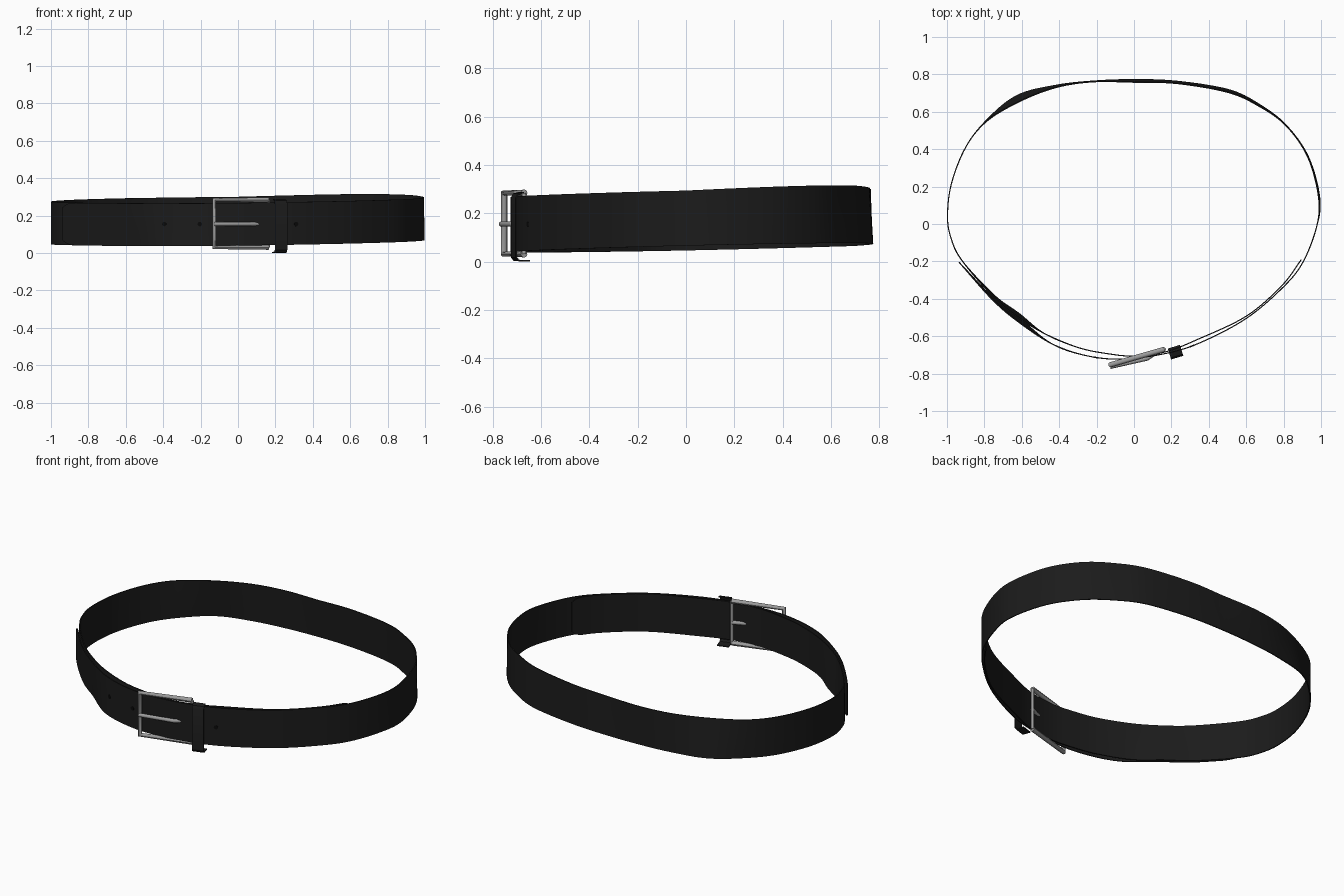
import bpy, bmesh, math
from mathutils import Vector, Matrix

if "Cube" in bpy.data.objects:
    bpy.data.objects.remove(bpy.data.objects["Cube"])


def material(name, rgb):
    m = bpy.data.materials.new(name)
    m.diffuse_color = (*rgb, 1)
    m.use_nodes = True
    m.node_tree.nodes["Principled BSDF"].inputs["Base Color"].default_value = m.diffuse_color
    return m


LEATHER = material("black leather", (0.011, 0.011, 0.011))
HOLE = material("hole black", (0.003, 0.003, 0.003))
METAL = material("brushed metal", (0.33, 0.33, 0.33))


def mesh_object(name, bm, mat, thickness=0):
    me = bpy.data.meshes.new(name)
    bm.to_mesh(me)
    bm.free()
    me.materials.append(mat)
    ob = bpy.data.objects.new(name, me)
    bpy.context.collection.objects.link(ob)
    if thickness:
        mod = ob.modifiers.new("thickness", "SOLIDIFY")
        mod.thickness, mod.offset = thickness, 0
    bpy.ops.object.select_all(action="DESELECT")
    bpy.context.view_layer.objects.active = ob
    ob.select_set(True)
    if thickness:
        bpy.ops.object.modifier_apply(modifier="thickness")
    bpy.ops.object.shade_smooth_by_angle(angle=math.radians(35))
    return ob


def ribbon(name, rows, mat, thickness):
    bm = bmesh.new()
    vs = [[bm.verts.new(p) for p in row] for row in rows]
    for a, b in zip(vs, vs[1:]):
        for i in range(len(a) - 1):
            bm.faces.new((a[i], b[i], b[i + 1], a[i + 1]))
    return mesh_object(name, bm, mat, thickness)


def tube(name, pts, radius, mat):
    cu = bpy.data.curves.new(name, "CURVE")
    cu.dimensions = "3D"
    cu.bevel_depth, cu.bevel_resolution, cu.use_fill_caps = radius, 3, True
    sp = cu.splines.new("POLY")
    sp.points.add(len(pts) - 1)
    for p, co in zip(sp.points, pts):
        p.co = (*co, 1)
    cu.materials.append(mat)
    ob = bpy.data.objects.new(name, cu)
    bpy.context.collection.objects.link(ob)
    bpy.ops.object.select_all(action="DESELECT")
    bpy.context.view_layer.objects.active = ob
    ob.select_set(True)
    bpy.ops.object.convert(target="MESH")
    bpy.ops.object.shade_smooth_by_angle(angle=math.radians(40))


# Strap path seen from above: x, y, outward lean of the lower edge.
# It starts inside at the right, runs once round and overlaps the front.
PATH = [
    (.895, -.19, 0), (.79, -.33, 0), (.6, -.493, 0), (.34, -.617, 0), (.17, -.683, 0),
    (0, -.706, 0), (-.15, -.692, 0), (-.3, -.66, 0), (-.48, -.585, 0), (-.62, -.487, -.02),
    (-.75, -.385, -.01), (-.92, -.195, 0), (-.98, -.07, 0), (-.997, .05, 0), (-.975, .22, 0),
    (-.9, .41, 0), (-.79, .55, .005), (-.62, .67, .035), (-.42, .735, .012), (-.22, .762, .004),
    (0, .765, .014), (.23, .757, .012), (.5, .712, .015), (.66, .64, .01), (.81, .53, .003),
    (.93, .36, .004), (.99, .14, .006), (.975, -.02, 0), (.9, -.21, 0), (.79, -.345, 0),
    (.6, -.505, 0), (.36, -.632, 0), (.17, -.692, 0), (-.06, -.722, 0), (-.25, -.705, 0),
    (-.44, -.64, 0), (-.62, -.51, -.02), (-.76, -.395, -.01), (-.935, -.205, 0)]
STEPS = 8
P = [Vector(p) for p in PATH]
P = [2 * P[0] - P[1]] + P + [2 * P[-1] - P[-2]]
path = []
for a, b, c, d in zip(P, P[1:], P[2:], P[3:]):
    for k in range(STEPS):
        t = k / STEPS
        path.append(.5 * (2 * b + (c - a) * t + (2 * a - 5 * b + 4 * c - d) * t * t
                          + (3 * b - a - 3 * c + d) * t ** 3))
path.append(P[-2])


def outward(i):
    t = path[min(i + 1, len(path) - 1)] - path[max(i - 1, 0)]
    return Vector((-t.y, t.x, 0)).normalized()


# Strap: tilted band with softly rounded tips
rows = []
for i, p in enumerate(path):
    low = .056 + .010 * p.x + .022 * p.y
    high = low + .228 + .025 * max(0, p.x * p.y) * (p.x > 0)
    trim = (.025, .008, .002)[min(i, len(path) - 1 - i)] if min(i, len(path) - 1 - i) < 3 else 0
    low, high = low + trim, high - trim
    row = []
    for k in range(5):
        f = k / 4
        q = Vector((p.x, p.y, 0)) + outward(i) * p.z * (.5 - f)
        row.append((q.x, q.y, low + (high - low) * f))
    rows.append(row)
ribbon("strap", rows, LEATHER, .006)

# Punched holes on the outer layer
outer = range(len(path) // 2, len(path))
for n, hx in enumerate((-.4, -.21, .3)):
    i = min((j for j in outer if path[j].y < -.3), key=lambda j: abs(path[j].x - hx))
    rot = outward(i).to_track_quat("Z", "Y").to_matrix().to_4x4()
    bm = bmesh.new()
    bmesh.ops.create_cone(bm, cap_ends=True, segments=16, radius1=.012, radius2=.012, depth=.008,
                          matrix=Matrix.Translation((path[i].x, path[i].y, .155)) @ rot)
    mesh_object(f"hole_{n + 1}", bm, HOLE)

# Buckle: U frame outside, thin pivot bar inside the strap, prong
L, R = (-.127, -.753), (.163, -.670)
LOW, HIGH, MID = .031, .284, .155
tube("buckle_frame", [(*R, HIGH), (*L, HIGH), (*L, LOW), (*R, LOW)], .014, METAL)
tube("buckle_pivot_bar", [(*R, LOW), (*R, HIGH)], .009, METAL)
tube("buckle_prong", [(*R, MID), (.1, -.70, MID), (.07, -.720, MID), (-.127, -.764, MID)],
     .011, METAL)

# Keeper loop: open channel wrapped round the front of the strap
ang = math.radians(17)
u = Vector((math.cos(ang), math.sin(ang), 0))
n = Vector((math.sin(ang), -math.cos(ang), 0))
profile = [(-.03, .003), (.018, .005), (.028, .018), (.028, .265), (.02, .279), (-.005, .286)]
c = Vector((.222, -.685, 0))
ribbon("keeper_loop", [[c + u * s + n * d + Vector((0, 0, z)) for d, z in profile]
                       for s in (-.034, .034)], LEATHER, .006)
